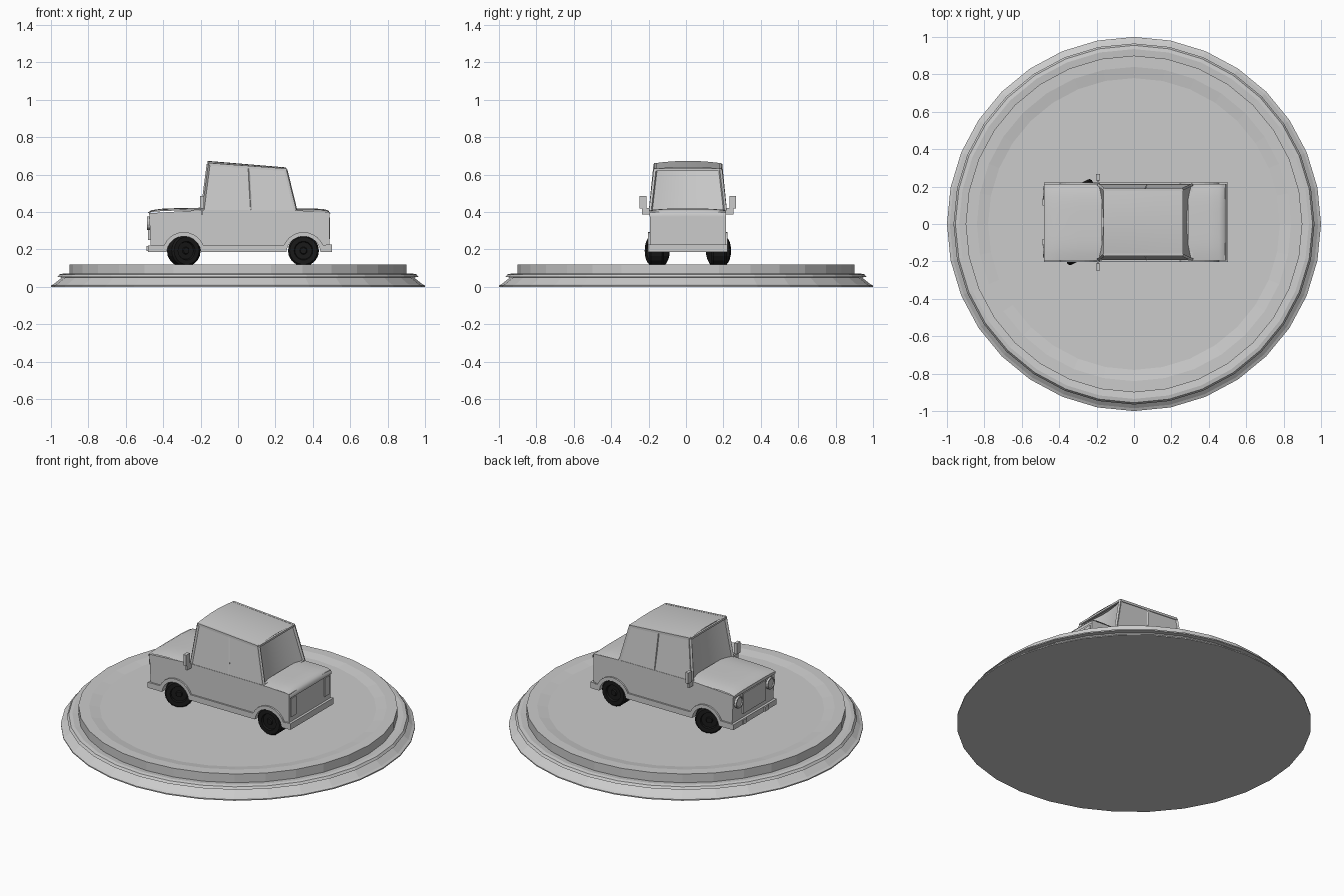
import bpy, bmesh, math
from mathutils import Vector, Matrix

if "Cube" in bpy.data.objects:
    bpy.data.objects.remove(bpy.data.objects["Cube"])

CY = 0.01          # centre line of the car
black = bpy.data.materials.new("tyre_black")
black.diffuse_color = (0.01, 0.01, 0.01, 1)
black.use_nodes = True
black.node_tree.nodes["Principled BSDF"].inputs["Base Color"].default_value = black.diffuse_color


def finish(name, bm, mat=None, smooth=None):
    bmesh.ops.remove_doubles(bm, verts=bm.verts, dist=1e-6)
    bmesh.ops.recalc_face_normals(bm, faces=bm.faces)
    me = bpy.data.meshes.new(name)
    bm.to_mesh(me)
    bm.free()
    ob = bpy.data.objects.new(name, me)
    bpy.context.collection.objects.link(ob)
    if mat:
        me.materials.append(mat)
    if smooth:
        bpy.ops.object.select_all(action='DESELECT')
        ob.select_set(True)
        bpy.context.view_layer.objects.active = ob
        bpy.ops.object.shade_smooth_by_angle(angle=math.radians(smooth))
    return ob


def lathe(name, prof, n, matrix=Matrix(), mat=None):
    """Revolve (radius, height) points round z."""
    bm = bmesh.new()
    rings = [[bm.verts.new(matrix @ Vector((r * math.cos(2 * math.pi * i / n),
              r * math.sin(2 * math.pi * i / n), z))) for i in range(n)] for r, z in prof]
    for a, b in zip(rings, rings[1:]):
        for i in range(n):
            bm.faces.new((a[i], a[(i + 1) % n], b[(i + 1) % n], b[i]))
    bm.faces.new(rings[0])
    bm.faces.new(rings[-1])
    return finish(name, bm, mat)


def extrude_y(name, pts, y0, y1):
    """Side profile (x, z) extruded between two y values."""
    bm = bmesh.new()
    f = bm.faces.new([bm.verts.new((x, y0, z)) for x, z in pts])
    r = bmesh.ops.extrude_face_region(bm, geom=[f])
    vs = [v for v in r['geom'] if isinstance(v, bmesh.types.BMVert)]
    bmesh.ops.translate(bm, verts=vs, vec=(0, y1 - y0, 0))
    return finish(name, bm)


def box(name, x0, x1, y0, y1, z0, z1):
    return extrude_y(name, [(x0, z0), (x1, z0), (x1, z1), (x0, z1)], y0, y1)


def bar(name, a, b, w):
    """Thin square bar between two points."""
    a, b = Vector(a), Vector(b)
    d = b - a
    m = Matrix.Translation((a + b) / 2) @ d.to_track_quat('Z', 'Y').to_matrix().to_4x4()
    bm = bmesh.new()
    bmesh.ops.create_cube(bm, size=1, matrix=m @ Matrix.Diagonal((w, w, d.length, 1)))
    return finish(name, bm)


def patch(name, rows, n, fn):
    """Smooth sheet: fn(row, t) gives a point, t runs -1..1 across."""
    bm = bmesh.new()
    g = [[bm.verts.new(fn(r, -1 + 2 * i / n)) for i in range(n + 1)] for r in rows]
    for a, b in zip(g, g[1:]):
        for i in range(n):
            bm.faces.new((a[i], a[i + 1], b[i + 1], b[i]))
    return finish(name, bm, smooth=50)


# round display base with a stepped edge and shallow dished top
lathe("base", [(1, 0), (1, .007), (.985, .014), (.94, .05), (.965, .052), (.955, .066),
               (.935, .07), (.9, .066), (.9, .12), (.84, .12), (.78, .11)], 32)

# wheel arches
WX = (-.29, .35)


def arch(cx, r, z, n=10):
    a0 = math.asin((z - .178) / r)
    return [(cx - r * math.cos(a0 + (math.pi - 2 * a0) * i / n),
             .178 + r * math.sin(a0 + (math.pi - 2 * a0) * i / n)) for i in range(n + 1)]


# lower body with arches cut through
low = [(-.465, .187)] + arch(WX[0], .092, .187) + arch(WX[1], .092, .187) + [(.488, .187)]
extrude_y("lower_body", low + [(.488, .4), (.31, .408), (-.19, .41), (-.475, .393)],
          CY - .203, CY + .203)

# sill trim and flares along both sides
upper = [(-.468, .222)] + arch(WX[0], .114, .222) + arch(WX[1], .114, .222) + [(.49, .222)]
for s in (-1, 1):
    extrude_y("sill_trim", low + upper[::-1], CY + s * .2, CY + s * .213)


# crowned bonnet and boot lid
def crowned(r, t):
    x, z, c = r
    return (x, CY + .205 * t, z + c * (1 - t ** 4))


patch("bonnet", [(-.48, .38, 0), (-.48, .393, .006), (-.46, .4, .01), (-.4, .405, .013),
                 (-.3, .408, .013), (-.17, .41, .013)], 12, crowned)
patch("boot_lid", [(.29, .408, .01), (.4, .408, .01), (.455, .406, .01), (.482, .4, .008),
                   (.494, .39, .003), (.494, .375, 0)], 12, crowned)

# cabin corners: (x, half width, z)
FB, FT = (-.19, .203, .408), (-.158, .178, .655)
RB, RT = (.308, .203, .408), (.255, .178, .625)


def pt(c, s, out=0):
    return Vector((c[0], CY + s * (c[1] + out), c[2]))


# cabin side panels, pillars and window rails
for s in (-1, 1):
    bm = bmesh.new()
    bm.faces.new([bm.verts.new(pt(c, s, -.002)) for c in (FB, RB, RT, FT)])
    finish("cabin_side", bm)
    bar("front_pillar", pt(FB, s, -.004), pt(FT, s, -.004), .014)
    bar("rear_pillar", pt(RB, s, -.004), pt(RT, s, -.004), .014)
    bar("roof_rail", pt(FT, s, -.004), pt(RT, s, -.004), .014)
    bar("middle_pillar", (.07, CY + s * .199, .41), (.058, CY + s * .176, .637), .008)


# concave windscreen and rear window
def glass(lo, hi, bow):
    def fn(k, t):
        w = lo[1] + (hi[1] - lo[1]) * k
        return (lo[0] + (hi[0] - lo[0]) * k + bow * (1 - t * t), CY + w * t,
                lo[2] + (hi[2] - lo[2]) * k)
    return fn


patch("windscreen", [0, .5, 1], 10, glass(FB, FT, .026))
patch("rear_window", [0, .5, 1], 10, glass(RB, RT, -.026))
for name, c in (("screen_top_rail", FT), ("screen_base_rail", FB),
                ("rear_top_rail", RT), ("rear_base_rail", RB)):
    bar(name, pt(c, -1), pt(c, 1), .012)

# arched roof
patch("roof", [0, .33, .67, 1], 12, lambda k, t: (
    -.163 + .42 * k, CY + .18 * t, .66 - .031 * k + (.013 - .004 * k) * (1 - t * t)))

# bumpers
box("front_bumper", -.482, -.455, CY - .213, CY + .213, .187, .22)
box("rear_bumper", .47, .503, CY - .213, CY + .213, .187, .225)

# grille, headlights, tail lights, mirrors
box("grille", -.48, -.46, CY - .11, CY + .11, .25, .375)
for s in (-1, 1):
    m = Matrix.Translation((-.465, CY + s * .155, .34)) @ Matrix.Rotation(-math.pi / 2, 4, 'Y')
    lathe("headlight", [(.036, 0), (.036, .022), (.029, .022), (.029, .015)], 14, m)
    box("tail_light", .48, .493, CY + s * .14, CY + s * .192, .255, .37)
    box("front_overrider", -.49, -.48, CY + s * .09, CY + s * .125, .19, .218)
    box("mirror", -.203, -.183, CY + s * .222, CY + s * .258, .418, .485)
    box("mirror_arm", -.198, -.186, CY + s * .195, CY + s * .245, .385, .42)

# wheels, the front pair steered
for x, yd, steer in ((WX[0], .167, 25), (WX[1], .172, 0)):
    for s in (-1, 1):
        m = (Matrix.Translation((x, CY + s * yd, .193))
             @ Matrix.Rotation(math.radians(steer), 4, 'Z')
             @ Matrix.Rotation(-s * math.pi / 2, 4, 'X'))
        lathe("wheel", [(.07, -.045), (.083, -.035), (.083, .025), (.074, .036), (.05, .036),
                        (.046, .024), (.02, .024), (.016, .032)], 18, m, black)
